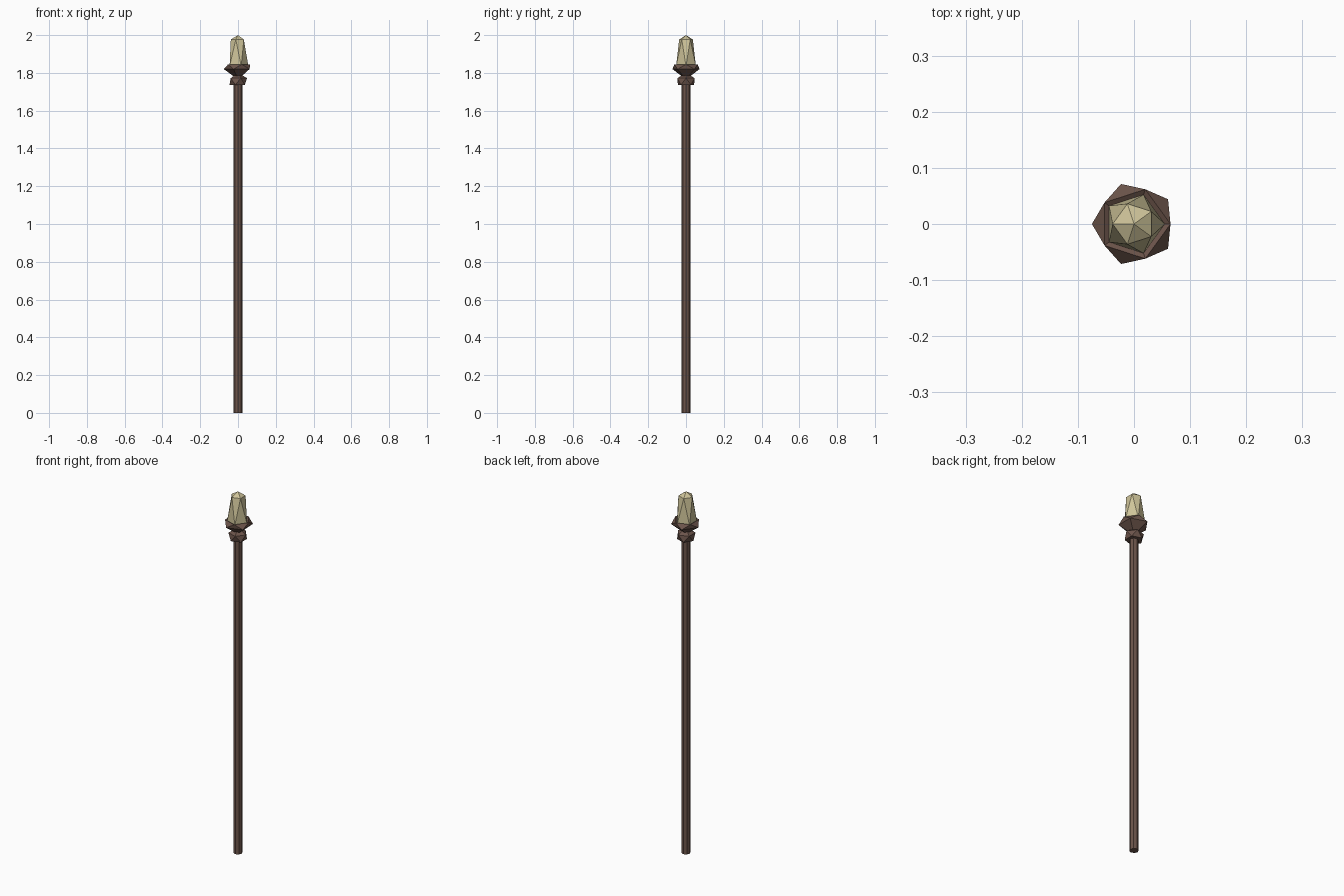
import bpy, bmesh
from math import cos, sin, radians

if "Cube" in bpy.data.objects:
    bpy.data.objects.remove(bpy.data.objects["Cube"])


def material(name, rgb):
    m = bpy.data.materials.new(name)
    m.diffuse_color = (*rgb, 1)
    m.use_nodes = True
    m.node_tree.nodes["Principled BSDF"].inputs["Base Color"].default_value = m.diffuse_color
    return m


def stack(name, levels, mat):
    """Stretched icosahedron: levels = pole, ring, ring, pole as (radius, z, start angle)."""
    bm = bmesh.new()
    bottom = bm.verts.new((0, 0, levels[0]))
    rings = [[bm.verts.new((r * cos(radians(a + 72 * i)), r * sin(radians(a + 72 * i)), z))
              for i in range(5)] for r, z, a in levels[1:3]]
    top = bm.verts.new((0, 0, levels[3]))
    lo, up = rings
    for i in range(5):
        j = (i + 1) % 5
        bm.faces.new((bottom, lo[j], lo[i]))
        bm.faces.new((lo[i], lo[j], up[i]))
        bm.faces.new((lo[j], up[j], up[i]))
        bm.faces.new((top, up[i], up[j]))
    me = bpy.data.meshes.new(name)
    bm.to_mesh(me)
    bm.free()
    me.materials.append(mat)
    ob = bpy.data.objects.new(name, me)
    bpy.context.collection.objects.link(ob)
    return ob


wood = material("dark_wood", (0.15, 0.09, 0.07))
gem = material("pale_crystal", (0.62, 0.55, 0.32))

# Shaft
bpy.ops.mesh.primitive_cylinder_add(vertices=8, radius=0.023, depth=1.76, location=(0, 0, 0.88))
shaft = bpy.context.object
shaft.name = "shaft"
shaft.data.materials.append(wood)

# Lower knot and wide cup, the cup's top pole sunk inward
stack("lower_knot", (1.735, (0.045, 1.737, 36), (0.048, 1.772, 72), 1.80), wood)
stack("crystal_cup", (1.765, (0.075, 1.82, 36), (0.065, 1.845, 72), 1.81), wood)

# Crystal
stack("crystal", (1.80, (0.055, 1.835, 0), (0.038, 1.977, 36), 2.0), gem)
